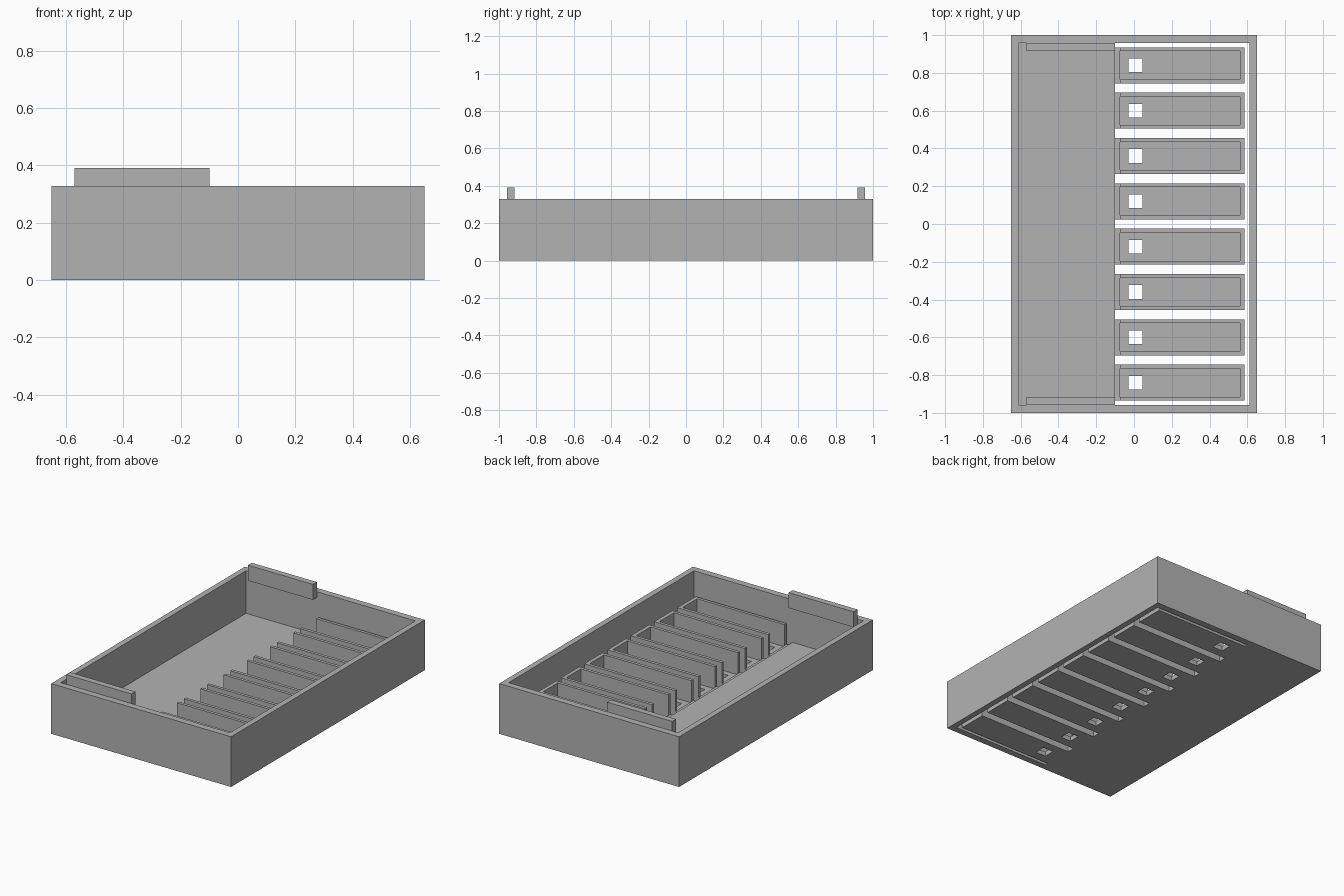
import bpy
import bmesh
from mathutils import Matrix, Vector

cube = bpy.data.objects.get("Cube")
if cube:
    bpy.data.objects.remove(cube, do_unlink=True)

grey = bpy.data.materials.new("plain_grey")
grey.use_nodes = True
GREY = (0.45, 0.45, 0.45, 1.0)
grey.diffuse_color = GREY
grey.node_tree.nodes["Principled BSDF"].inputs["Base Color"].default_value = GREY


def boxes(name, bounds):
    """One object made of boxes given as ((x0, x1), (y0, y1), (z0, z1))."""
    bm = bmesh.new()
    for spans in bounds:
        centre = Vector([(a + b) / 2 for a, b in spans])
        size = [b - a for a, b in spans]
        bmesh.ops.create_cube(bm, size=1, matrix=Matrix.Translation(centre) @ Matrix.Diagonal((*size, 1)))
    mesh = bpy.data.meshes.new(name)
    bm.to_mesh(mesh)
    bm.free()
    mesh.materials.append(grey)
    obj = bpy.data.objects.new(name, mesh)
    bpy.context.collection.objects.link(obj)
    return obj


def combine(target, operation, bounds):
    """Cut or add boxes, then remove the helper."""
    helper = boxes("helper", bounds)
    helper.hide_render = True
    mod = target.modifiers.new("shape", 'BOOLEAN')
    mod.operation = operation
    mod.solver = 'EXACT'
    mod.object = helper
    bpy.context.view_layer.objects.active = target
    bpy.ops.object.modifier_apply(modifier=mod.name)
    bpy.data.objects.remove(helper, do_unlink=True)


INNER_X, INNER_Y = 0.612, 0.957
HEIGHT, FLOOR, EDGE = 0.328, 0.05, -0.1
START, END = -0.073, 0.585
HALF, WALL = 0.095, 0.02
rows = [0.24 * (i - 3.5) for i in range(8)]


def row_boxes(x, half, z):
    return [(x, (y - half, y + half), z) for y in rows]


# Open tray with a large opening in its floor
tray = boxes("tray", [((-0.65, 0.65), (-1, 1), (0, HEIGHT))])
combine(tray, 'DIFFERENCE', [((-INNER_X, INNER_X), (-INNER_Y, INNER_Y), (FLOOR, 1))])
combine(tray, 'DIFFERENCE', [((EDGE, INNER_X), (-INNER_Y, INNER_Y), (-1, 0.2))])

# Row of pockets, each open at the end facing the tray floor
pockets = boxes("pockets", row_boxes((START, END), HALF, (0, 0.175)))
combine(pockets, 'DIFFERENCE', row_boxes((-0.3, END - 0.025), HALF - WALL, (0.03, 1)))

# Bridges join the pockets to the floor
combine(pockets, 'UNION', row_boxes((EDGE - 0.04, START), HALF, (0, 0.04)))
combine(pockets, 'DIFFERENCE', row_boxes((-0.028, 0.046), 0.036, (-1, 0.1)))

# Merge the pockets into the tray
mod = tray.modifiers.new("join_pockets", 'BOOLEAN')
mod.operation = 'UNION'
mod.solver = 'EXACT'
mod.object = pockets
bpy.context.view_layer.objects.active = tray
bpy.ops.object.modifier_apply(modifier=mod.name)
bpy.data.objects.remove(pockets, do_unlink=True)

# Raised locating tabs inside the front and back walls
for name, side in (("front_tab", -1), ("back_tab", 1)):
    span = sorted((side * 0.917, side * INNER_Y))
    boxes(name, [((-0.57, EDGE), span, (0.29, 0.391))])
